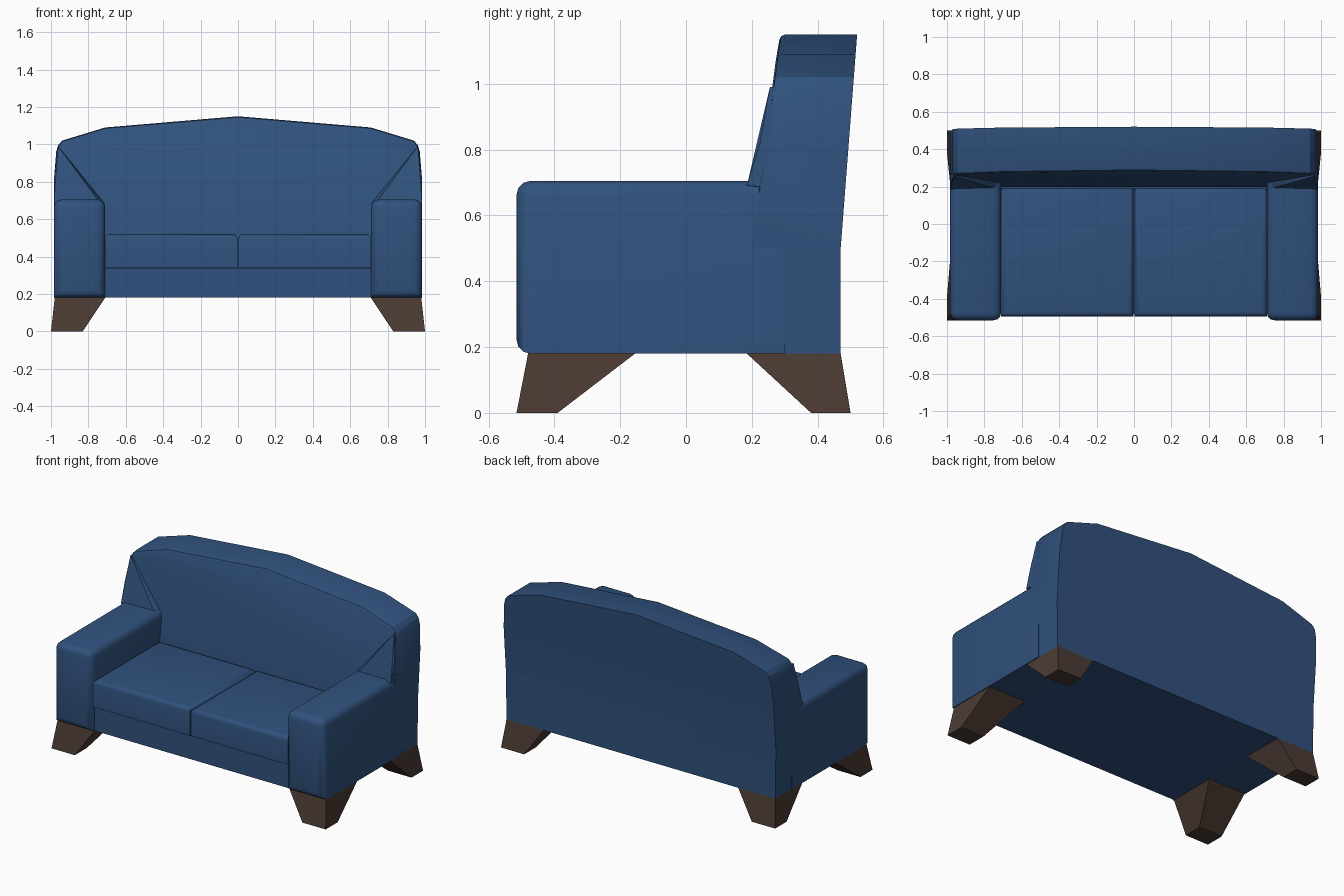
import bpy, bmesh, math

if "Cube" in bpy.data.objects:
    bpy.data.objects.remove(bpy.data.objects["Cube"])


def material(name, rgb):
    m = bpy.data.materials.new(name)
    m.diffuse_color = (*rgb, 1)
    m.use_nodes = True
    m.node_tree.nodes["Principled BSDF"].inputs["Base Color"].default_value = m.diffuse_color
    return m


BLUE = material("blue fabric", (0.03, 0.083, 0.205))
WOOD = material("dark brown wood", (0.072, 0.044, 0.034))


def finish(bm, name, mat, smooth=None):
    bmesh.ops.recalc_face_normals(bm, faces=bm.faces)
    me = bpy.data.meshes.new(name)
    bm.to_mesh(me)
    bm.free()
    me.materials.append(mat)
    ob = bpy.data.objects.new(name, me)
    bpy.context.collection.objects.link(ob)
    if smooth:
        bpy.ops.object.select_all(action='DESELECT')
        bpy.context.view_layer.objects.active = ob
        ob.select_set(True)
        bpy.ops.object.shade_smooth_by_angle(angle=math.radians(smooth))
    return ob


def hull(points):
    bm = bmesh.new()
    for p in points:
        bm.verts.new(p)
    bmesh.ops.convex_hull(bm, input=bm.verts[:])
    return bm


def box(x0, x1, y0, y1, z0, z1):
    bm = bmesh.new()
    bmesh.ops.create_cube(bm, size=1)
    for v in bm.verts:
        v.co = (x1 if v.co.x > 0 else x0, y1 if v.co.y > 0 else y0, z1 if v.co.z > 0 else z0)
    return bm


def bevel(bm, test, width, segments):
    edges = [e for e in bm.edges if test((e.verts[0].co + e.verts[1].co) / 2)]
    bmesh.ops.bevel(bm, geom=edges, offset=width, segments=segments,
                    profile=0.5, affect='EDGES', clamp_overlap=True)


# Base under the seat
finish(box(-0.72, 0.72, -0.48, 0.4, 0.18, 0.335), "base", BLUE)

# Backrest: front outline extruded in depth, leaning backwards
half = [(0.98, 0.18), (0.985, 0.5), (0.985, 0.8), (0.972, 0.96), (0.962, 0.995),
        (0.94, 1.02), (0.71, 1.09)]
outline = half + [(0, 1.15)] + [(-x, z) for x, z in reversed(half)]
bm = bmesh.new()
front = bm.faces.new([bm.verts.new((x, 0, z)) for x, z in outline])
ext = bmesh.ops.extrude_face_region(bm, geom=[front], use_keep_orig=True)
for g in ext["geom"]:
    if isinstance(g, bmesh.types.BMVert):
        g.co.y = 1
# split at the height where the back starts to lean
bmesh.ops.bisect_plane(bm, geom=bm.verts[:] + bm.edges[:] + bm.faces[:],
                       plane_co=(0, 0, 0.5), plane_no=(0, 0, 1))
for v in bm.verts:
    lean = max(0, v.co.z - 0.5)
    v.co.y = 0.47 + 0.077 * lean if v.co.y > 0.5 else 0.197 + 0.133 * lean
rim = [e for e in bm.edges if all(v.co.y < 0.35 and v.co.z > 0.78 for v in e.verts)]
bmesh.ops.bevel(bm, geom=rim, offset=0.018, segments=2, profile=0.5, affect='EDGES')
finish(bm, "backrest", BLUE, 25)

for s, side in ((1, "right"), (-1, "left")):
    # Arm with rounded top and front
    bm = box(0.71, 0.985, -0.515, 0.3, 0.18, 0.705)
    bevel(bm, lambda c: c.y < 0.2 and (c.z > 0.6 or c.y < -0.5), 0.042, 3)
    for v in bm.verts:
        v.co.x *= s
    finish(bm, side + "_arm", BLUE, 40)

    # Wing blending the arm into the backrest
    bm = hull([(s * x, y, z) for x, y, z in (
        (0.71, 0.222, 0.68), (0.74, 0.19, 0.69), (0.984, 0.185, 0.69), (0.962, 0.255, 0.99),
        (0.984, 0.225, 0.82), (0.984, 0.4, 0.68), (0.955, 0.4, 0.99), (0.71, 0.4, 0.68))])
    finish(bm, side + "_wing", BLUE, 40)

    # Seat cushion
    bm = box(0.002, 0.712, -0.495, 0.192, 0.342, 0.52)
    bevel(bm, lambda c: c.z > 0.5, 0.028, 3)
    for v in bm.verts:
        v.co.x *= s
    finish(bm, side + "_cushion", BLUE, 40)

    # Tapered splayed legs: top and bottom depth ranges
    for name, top, foot in (("front", (-0.48, -0.155), (-0.515, -0.39)),
                            ("back", (0.185, 0.47), (0.38, 0.50))):
        pts = [(s * x, y, 0.18) for x in (0.71, 0.98) for y in top]
        pts += [(s * x, y, 0) for x in (0.83, 1.0) for y in foot]
        finish(hull(pts), f"{side}_{name}_leg", WOOD)
